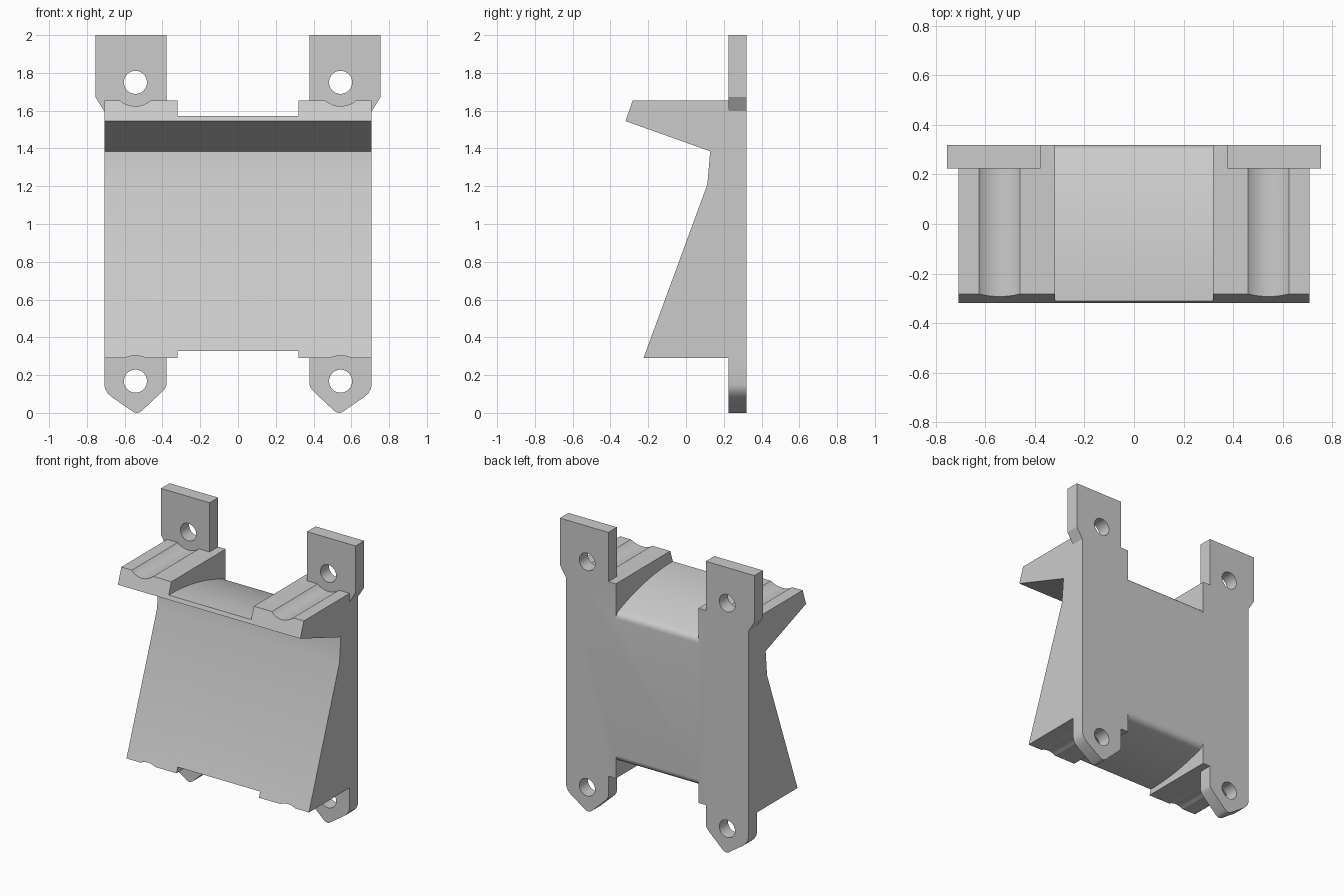
import bpy, bmesh
from math import sin, cos, asin, pi
from mathutils import Vector

if "Cube" in bpy.data.objects:
    bpy.data.objects.remove(bpy.data.objects["Cube"])


def prism(name, pts, axis, a, b):
    """Extrude a 2D outline: (y, z) along 'X' or (x, z) along 'Y'."""
    bm = bmesh.new()
    at = (lambda p: (a, p[0], p[1])) if axis == 'X' else (lambda p: (p[0], a, p[1]))
    face = bm.faces.new([bm.verts.new(at(p)) for p in pts])
    ext = bmesh.ops.extrude_face_region(bm, geom=[face])
    move = Vector((b - a, 0, 0)) if axis == 'X' else Vector((0, b - a, 0))
    bmesh.ops.translate(bm, vec=move, verts=[v for v in ext['geom'] if isinstance(v, bmesh.types.BMVert)])
    bmesh.ops.recalc_face_normals(bm, faces=bm.faces)
    me = bpy.data.meshes.new(name)
    bm.to_mesh(me)
    bm.free()
    ob = bpy.data.objects.new(name, me)
    bpy.context.collection.objects.link(ob)
    return ob


def rod(name, x, z, r, a, b, n=48):
    ring = [(x + r * cos(2 * pi * i / n), z + r * sin(2 * pi * i / n)) for i in range(n)]
    return prism(name, ring, 'Y', a, b)


def combine(ob, other, op):
    other.hide_render = True
    mod = ob.modifiers.new(op, 'BOOLEAN')
    mod.operation, mod.solver, mod.object = op, 'EXACT', other
    bpy.context.view_layer.objects.active = ob
    bpy.ops.object.modifier_apply(modifier=mod.name)
    bpy.data.objects.remove(other)


def saddle(y0, z0, s, far):
    """Arched channel outline, level at the front and rounded over at the back."""
    R, r, back = 1.6, 0.05, 0.32
    t = asin((back - r - y0) / (R - r))
    pts = [(-0.6, z0)]
    pts += [(y0 + R * sin(t * i / 16), z0 - s * R * (1 - cos(t * i / 16))) for i in range(17)]
    cz = pts[-1][1] - s * r * cos(t)
    for i in range(1, 9):
        a = t + (pi / 2 - t) * i / 8
        pts.append((back - r + r * sin(a), cz + s * r * cos(a)))
    return pts + [(0.6, cz), (0.6, far), (-0.6, far)]


# Main body with hooked upper lip and sloping front
bracket = prism("bracket_body", [(0.32, 0.29), (-0.225, 0.29), (0.113, 1.21), (0.128, 1.385),
                                 (-0.32, 1.545), (-0.282, 1.655), (0.32, 1.655)], 'X', -0.708, 0.708)

# Central channels, top and bottom
combine(bracket, prism("top_channel_cutter", saddle(-0.31, 1.572, 1, 2.2), 'X', -0.32, 0.32), 'DIFFERENCE')
combine(bracket, prism("bottom_channel_cutter", saddle(-0.21, 0.328, -1, -0.2), 'X', -0.32, 0.32), 'DIFFERENCE')

upper = [(0.378, 1.58), (0.378, 2.0), (0.755, 2.0), (0.755, 1.672), (0.708, 1.597), (0.708, 1.58)]
lower = [(0.378, 0.33), (0.378, 0.15), (0.383, 0.135), (0.395, 0.118), (0.51, 0.01), (0.524, 0.002),
         (0.538, 0.0), (0.552, 0.004), (0.668, 0.083), (0.69, 0.104), (0.703, 0.127), (0.708, 0.15),
         (0.708, 0.33)]
for side in (-1, 1):
    # Screwdriver clearance grooves
    for z, r in ((1.75, 0.126), (0.168, 0.135)):
        combine(bracket, rod("groove_cutter", side * 0.543, z, r, -0.6, 0.225), 'DIFFERENCE')
    # Mounting tabs with screw holes
    for name, outline, z in (("upper_tab", upper, 1.75), ("lower_tab", lower, 0.168)):
        tab = prism(name, [(side * x, h) for x, h in outline], 'Y', 0.225, 0.32)
        combine(tab, rod("hole_cutter", side * 0.543, z, 0.061, 0.1, 0.5), 'DIFFERENCE')
        combine(bracket, tab, 'UNION')

# Smooth the curves, keep edges sharp
bpy.ops.object.select_all(action='DESELECT')
bracket.select_set(True)
bpy.context.view_layer.objects.active = bracket
bpy.ops.object.shade_smooth_by_angle(angle=0.4)
